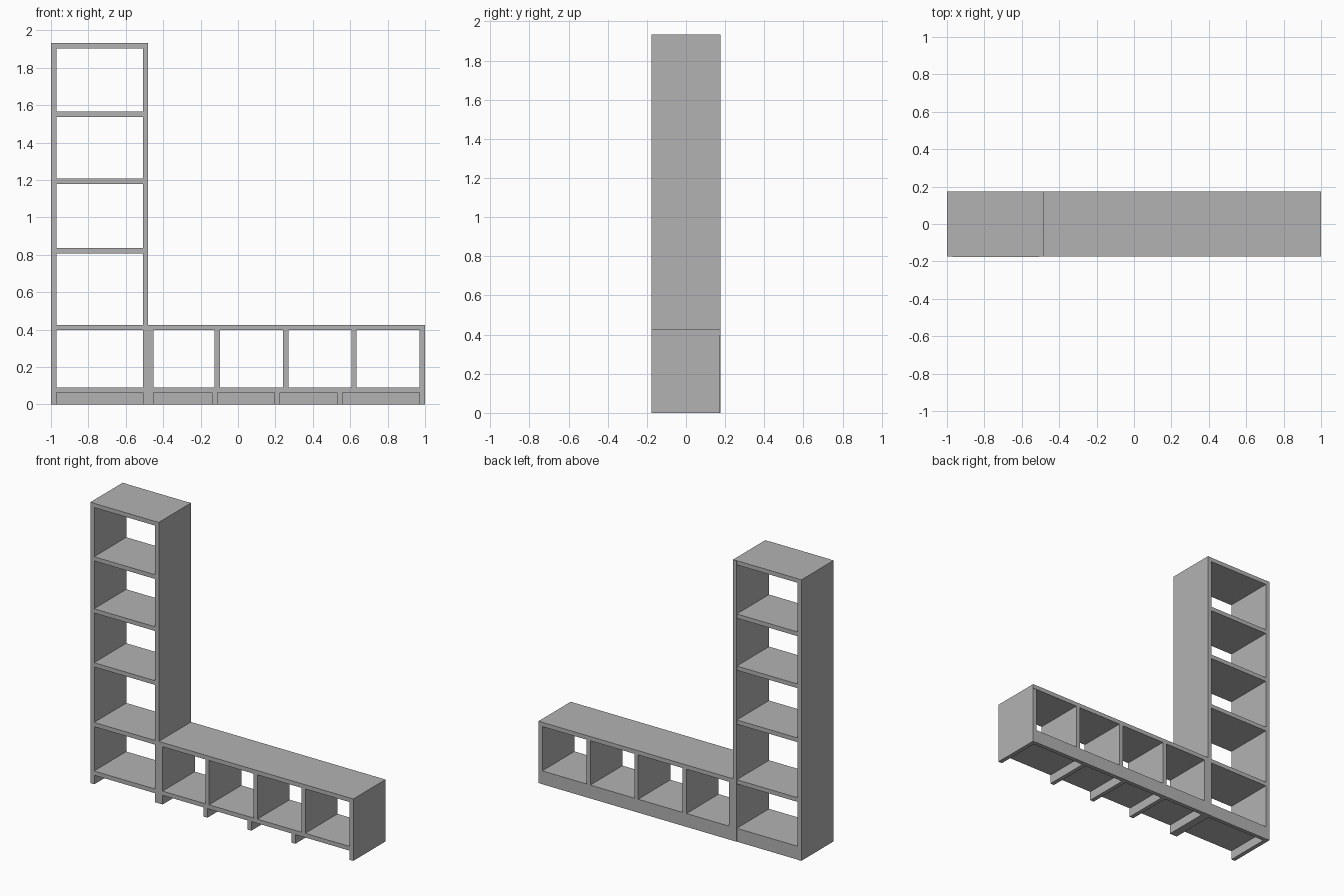
import bpy

cube = bpy.data.objects.get("Cube")
if cube:
    bpy.data.objects.remove(cube, do_unlink=True)

grey = bpy.data.materials.new("plain_grey")
grey.use_nodes = True
grey.diffuse_color = (0.45, 0.45, 0.45, 1)
grey.node_tree.nodes["Principled BSDF"].inputs["Base Color"].default_value = grey.diffuse_color

FRONT, BACK = -0.175, 0.175
BOARD = 0.029


def board(name, x0, x1, z0, z1, y0=FRONT, y1=BACK):
    """Flat rectangular board given by its limits."""
    bpy.ops.mesh.primitive_cube_add(
        size=1, location=((x0 + x1) / 2, (y0 + y1) / 2, (z0 + z1) / 2))
    ob = bpy.context.object
    ob.name = name
    ob.scale = (x1 - x0, y1 - y0, z1 - z0)
    bpy.ops.object.transform_apply(location=False, rotation=False, scale=True)
    ob.data.materials.append(grey)
    return ob


# Tall bookcase: side panels and shelves
board("tower_right_panel", -1, -0.971, 0, 1.933)
board("tower_left_panel", -0.508, -0.48, 0, 1.933)
for i, top in enumerate((0.092, 0.426, 0.837, 1.208, 1.566, 1.933)):
    board(f"tower_shelf_{i + 1}", -0.971, -0.508, top - BOARD, top, FRONT - 0.002, BACK - 0.002)

# Low bench: top, floor and end panels
board("bench_top", -0.48, 1, 0.397, 0.426)
board("bench_floor", -0.451, 0.971, 0.063, 0.092)
board("bench_inner_panel", -0.48, -0.451, 0, 0.397)
board("bench_outer_panel", 0.971, 1, 0, 0.397, FRONT, BACK - 0.002)

# Upright dividers between the bench compartments
for i, x in enumerate((-0.112, 0.256, 0.62)):
    board(f"bench_divider_{i + 1}", x - BOARD / 2, x + BOARD / 2, 0.092, 0.397)

# Support ribs beneath the bench floor
for i, x in enumerate((-0.125, 0.209, 0.545)):
    board(f"support_rib_{i + 1}", x - BOARD / 2, x + BOARD / 2, 0, 0.063, FRONT, BACK - BOARD)

# Plinth boards closing the back at floor level
board("tower_plinth", -0.971, -0.508, 0, 0.063, BACK - BOARD, BACK - 0.002)
board("bench_plinth", -0.451, 0.971, 0, 0.063, BACK - BOARD, BACK)
